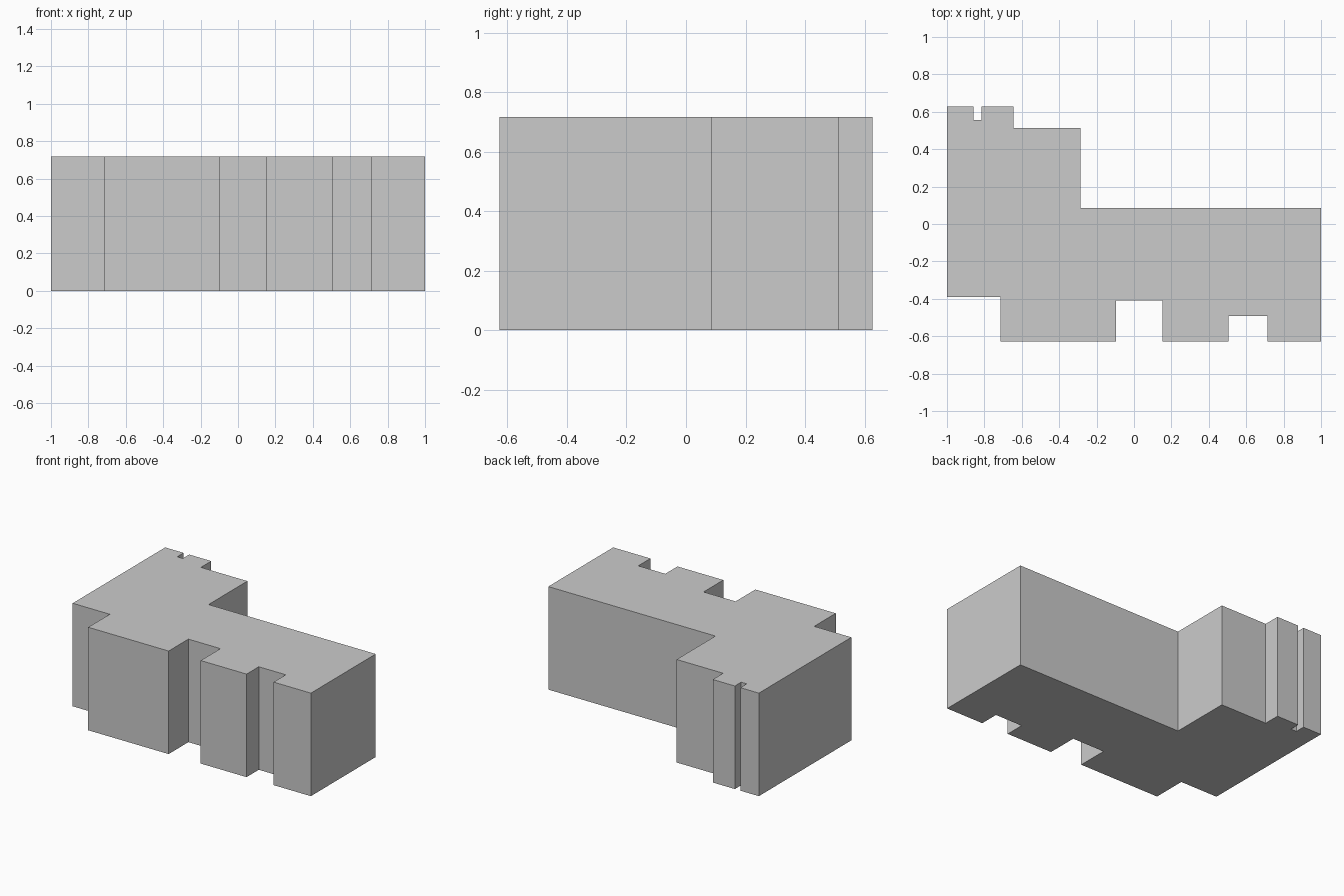
import bpy
import bmesh

cube = bpy.data.objects.get("Cube")
if cube:
    bpy.data.objects.remove(cube, do_unlink=True)

HEIGHT = 0.717
FRONT, BACK = -0.627, 0.627

# Single plain grey
grey = bpy.data.materials.new("plain grey")
grey.use_nodes = True
colour = (0.6, 0.6, 0.6, 1)
grey.diffuse_color = colour
grey.node_tree.nodes["Principled BSDF"].inputs["Base Color"].default_value = colour

# Building footprint, counter-clockwise from the front right corner
footprint = [
    (-1, -0.39), (-0.714, -0.39), (-0.714, FRONT),           # corner step
    (-0.095, FRONT), (-0.095, -0.41), (0.152, -0.41), (0.152, FRONT),   # wide recess
    (0.505, FRONT), (0.505, -0.493), (0.713, -0.493), (0.713, FRONT),   # narrow recess
    (1, FRONT), (1, 0.086),                                  # long wing
    (-0.287, 0.086), (-0.287, 0.513), (-0.645, 0.513),       # rear wing
    (-0.645, BACK), (-0.815, BACK), (-0.815, 0.557),         # rear slot
    (-0.858, 0.557), (-0.858, BACK), (-1, BACK),
]

# Extrude the footprint into a closed solid
bm = bmesh.new()
base = bm.faces.new([bm.verts.new((x, y, 0)) for x, y in footprint])
top = bmesh.ops.extrude_face_region(bm, geom=[base], use_keep_orig=True)
top_verts = [g for g in top["geom"] if isinstance(g, bmesh.types.BMVert)]
bmesh.ops.translate(bm, verts=top_verts, vec=(0, 0, HEIGHT))
bmesh.ops.recalc_face_normals(bm, faces=bm.faces)

mesh = bpy.data.meshes.new("building_block")
bm.to_mesh(mesh)
bm.free()
mesh.materials.append(grey)
bpy.context.collection.objects.link(bpy.data.objects.new("building_block", mesh))
